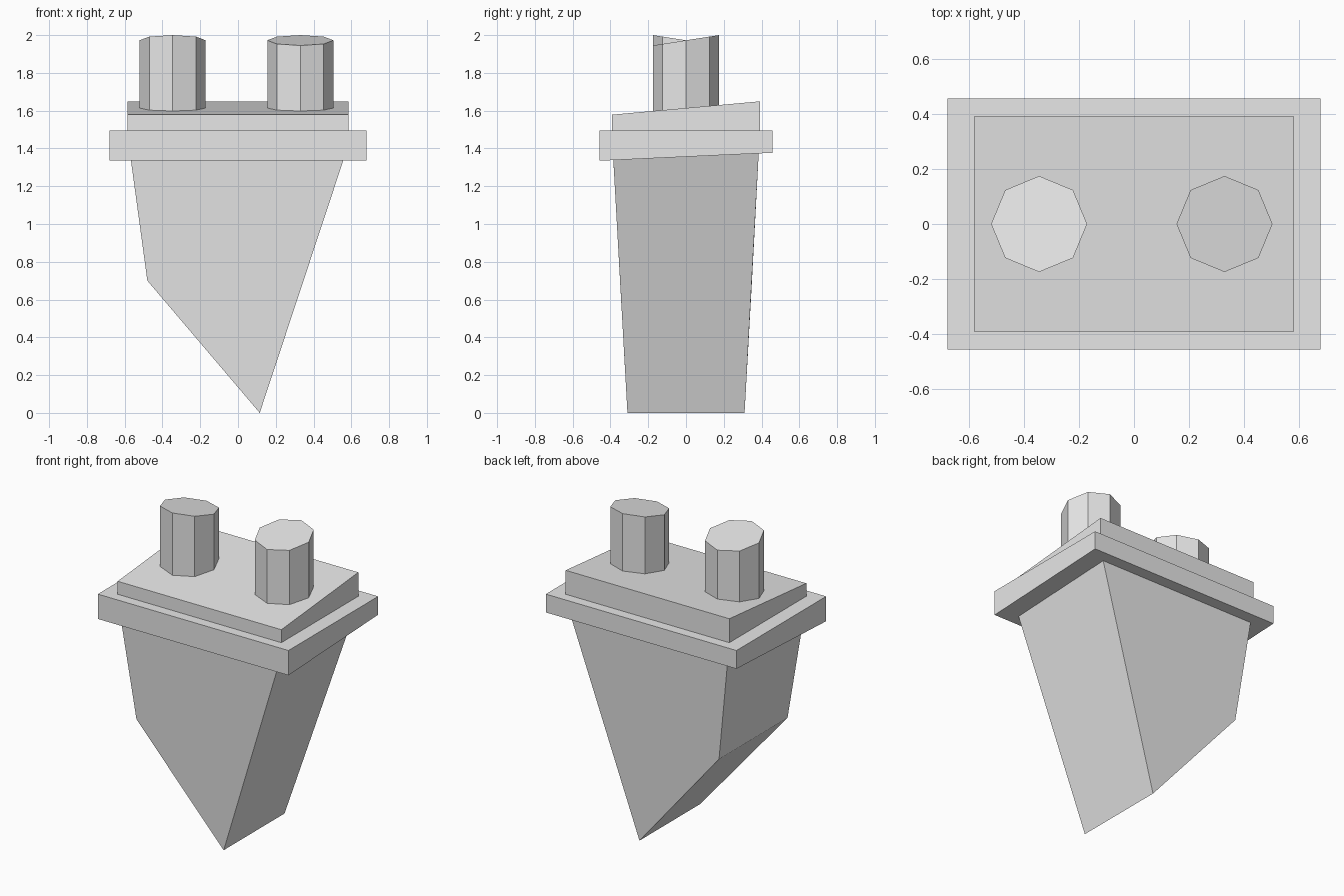
import bpy
from math import cos, sin, pi

default = bpy.data.objects.get("Cube")
if default:
    bpy.data.objects.remove(default, do_unlink=True)

grey = bpy.data.materials.new("plain grey")
grey.use_nodes = True
colour = (0.8, 0.8, 0.8, 1)
grey.diffuse_color = colour
grey.node_tree.nodes["Principled BSDF"].inputs["Base Color"].default_value = colour


def loft(name, start, end):
    """Closed prism between two matching rings of points."""
    n = len(start)
    sides = [(i, (i + 1) % n, n + (i + 1) % n, n + i) for i in range(n)]
    faces = [tuple(reversed(range(n))), tuple(range(n, 2 * n))] + sides
    mesh = bpy.data.meshes.new(name)
    mesh.from_pydata(start + end, [], faces)
    mesh.materials.append(grey)
    obj = bpy.data.objects.new(name, mesh)
    bpy.context.collection.objects.link(obj)
    return obj


def tilted(outline, height, slope):
    """Lift a plan outline onto a plane that tilts along y."""
    return [(x, y, height + slope * y) for x, y in outline]


def rectangle(hx, hy):
    return [(-hx, -hy), (hx, -hy), (hx, hy), (-hx, hy)]


# Rim with a tilted underside, and the sloping deck slab on it
rim = rectangle(0.68, 0.457)
loft("rim", tilted(rim, 1.356, 0.046), tilted(rim, 1.495, 0))
deck = rectangle(0.584, 0.392)
loft("deck", tilted(deck, 1.495, 0), tilted(deck, 1.614, 0.09))

# Wedge body: front profile, narrowing towards the bottom
profile = [(-0.567, 1.335), (-0.48, 0.70), (0.115, 0.0), (0.558, 1.335)]


def body_side(sign):
    ring = []
    for x, z in profile:
        y = sign * (0.31 + 0.056 * z)
        if z > 1:
            z = 1.356 + 0.046 * y
        ring.append((x, y, z))
    return ring


loft("wedge_body", body_side(-1), body_side(1))

# Octagonal posts, with tops tilted opposite ways
for name, cx, slope in (("right_post", -0.346, -0.157), ("left_post", 0.33, 0.157)):
    ring = [(cx + 0.175 * cos(i * pi / 4), 0.175 * sin(i * pi / 4)) for i in range(8)]
    loft(name, tilted(ring, 1.612, 0.09), tilted(ring, 1.9725, slope))
